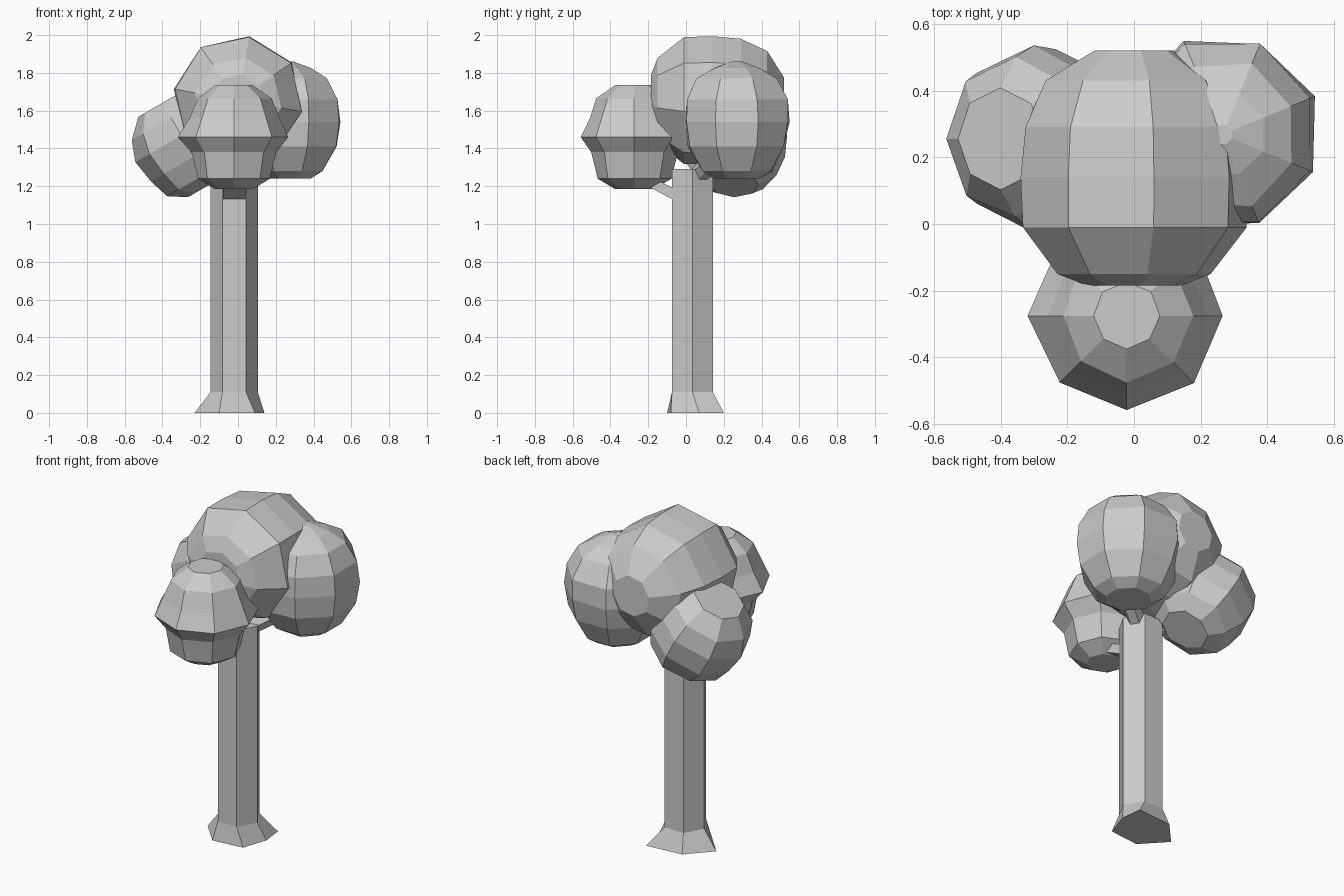
import bpy, bmesh, random
from math import cos, sin, pi, radians
from mathutils import Vector, Matrix

if "Cube" in bpy.data.objects:
    bpy.data.objects.remove(bpy.data.objects["Cube"])

random.seed(4)


def loft(name, loops):
    """Skin a stack of equal-length point loops and cap both ends."""
    bm = bmesh.new()
    rows = [[bm.verts.new(p) for p in loop] for loop in loops]
    n = len(rows[0])
    for a, b in zip(rows, rows[1:]):
        for i in range(n):
            j = (i + 1) % n
            bm.faces.new((a[i], a[j], b[j], b[i]))
    bm.faces.new(rows[0][::-1])
    bm.faces.new(rows[-1])
    bmesh.ops.recalc_face_normals(bm, faces=bm.faces)
    mesh = bpy.data.meshes.new(name)
    bm.to_mesh(mesh)
    bm.free()
    obj = bpy.data.objects.new(name, mesh)
    bpy.context.collection.objects.link(obj)
    return obj


def ring(center, rot, h, r, n=8, start=0.0, jitter=0.0):
    """One polygon loop at height h along the rotated axis."""
    pts = []
    for i in range(n):
        a = radians(start) + 2 * pi * i / n
        k = r * (1 + random.uniform(-jitter, jitter))
        pts.append(Vector(center) + rot @ Vector((k * cos(a), k * sin(a), h)))
    return pts


def foliage(name, center, profile, rot=Matrix.Identity(3), start=0.0, jitter=0.03):
    loft(name, [ring(center, rot, h, r, 8, start, jitter) for h, r in profile])


def branch(name, a, b, r1, r2):
    a, b = Vector(a), Vector(b)
    rot = (b - a).to_track_quat('Z', 'Y').to_matrix()
    loft(name, [ring(a, rot, 0, r1, 6), ring(a, rot, (b - a).length, r2, 6)])


# Hexagonal trunk with an uneven flared foot
I3 = Matrix.Identity(3)
foot = [(0.14, 0.07, 0), (0.125, 0.20, 0), (-0.10, 0.18, 0),
        (-0.23, 0.04, 0), (-0.10, -0.10, 0), (0.09, -0.08, 0)]
loft("trunk", [foot] + [ring((-0.02, 0.034, 0), I3, z, 0.125, 6) for z in (0.11, 1.29)])

# Flat front branch and two slim side branches
loft("front_branch", [[(-0.08, y, z), (0.04, y, z), (0.04, y, z + 0.06), (-0.08, y, z + 0.06)]
                      for y, z in ((-0.07, 1.13), (-0.24, 1.22))])
branch("right_branch", (0.0, 0.05, 1.24), (0.25, 0.2, 1.40), 0.05, 0.05)
branch("left_branch", (-0.04, 0.05, 1.24), (-0.27, 0.2, 1.38), 0.05, 0.05)

# Front clump, with a pointed waist
foliage("front_foliage", (-0.022, -0.275, 0),
        [(1.185, 0.10), (1.24, 0.195), (1.38, 0.225), (1.46, 0.29),
         (1.56, 0.24), (1.665, 0.195), (1.735, 0.10)])

# Right clump
foliage("right_foliage", (0.265, 0.268, 0),
        [(1.24, 0.13), (1.28, 0.20), (1.41, 0.275), (1.54, 0.295),
         (1.66, 0.288), (1.77, 0.225), (1.825, 0.13), (1.86, 0.03)], start=22.5)

# Left clump, leaning outwards
foliage("left_foliage", (-0.275, 0.255, 1.425),
        [(-0.25, 0.13), (-0.19, 0.22), (-0.08, 0.265), (0.05, 0.275),
         (0.16, 0.24), (0.25, 0.15)],
        Matrix.Rotation(radians(-30), 3, 'Y'), start=0)

# Large crown clump, its rings stacked from front to back
foliage("crown_foliage", (0, 0, 1.655),
        [(-0.185, 0.14), (-0.15, 0.23), (-0.01, 0.34), (0.14, 0.345),
         (0.29, 0.33), (0.43, 0.265), (0.52, 0.12)],
        Matrix.Rotation(radians(-90), 3, 'X'), start=-80, jitter=0.015)
